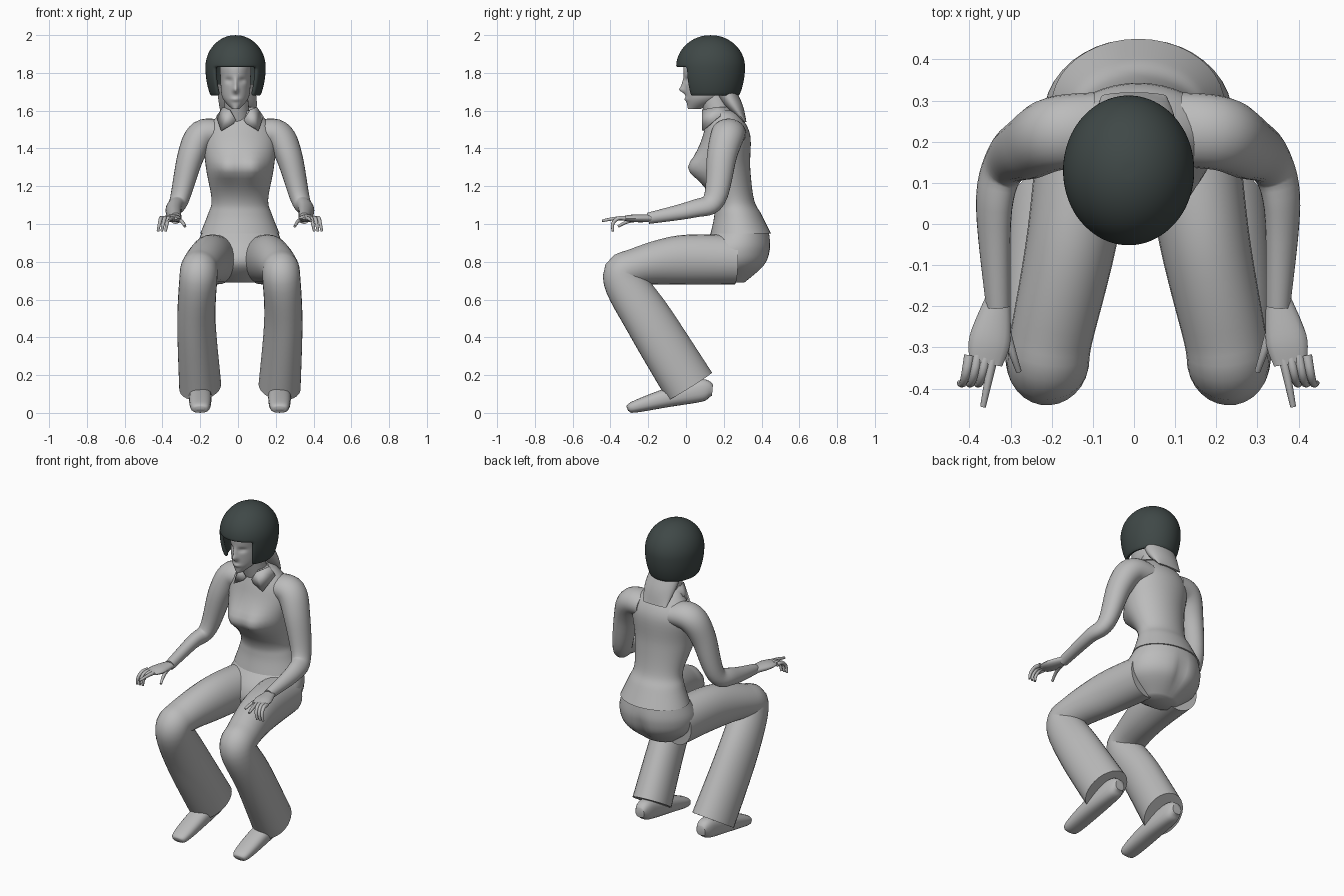
import bpy
import bmesh
import math
from mathutils import Vector

cube = bpy.data.objects.get("Cube")
if cube:
    bpy.data.objects.remove(cube, do_unlink=True)

MID = 0.01      # body centre line
HEAD = -0.013   # head centre line


def material(name, colour):
    mat = bpy.data.materials.new(name)
    mat.use_nodes = True
    mat.diffuse_color = colour
    mat.node_tree.nodes["Principled BSDF"].inputs["Base Color"].default_value = colour
    return mat


grey = material("light grey", (0.5, 0.5, 0.5, 1))
dark = material("dark slate", (0.05, 0.065, 0.063, 1))


def finish(name, bm, mat):
    bmesh.ops.recalc_face_normals(bm, faces=bm.faces)
    mesh = bpy.data.meshes.new(name)
    bm.to_mesh(mesh)
    bm.free()
    mesh.materials.append(mat)
    for poly in mesh.polygons:
        poly.use_smooth = True
    mesh.set_sharp_from_angle(angle=math.radians(50))
    ob = bpy.data.objects.new(name, mesh)
    bpy.context.scene.collection.objects.link(ob)
    return ob


def smooth_path(stations, steps):
    """Catmull-Rom interpolation of whole stations."""
    last = len(stations) - 1
    result = []
    for i in range(last):
        quad = [stations[max(0, min(last, i + k))] for k in (-1, 0, 1, 2)]
        for s in range(steps):
            t = s / steps
            result.append([
                b + (c - a + t * (2 * a - 5 * b + 4 * c - d + t * (3 * (b - c) + d - a))) * t / 2
                for a, b, c, d in zip(*quad)])
    result.append(list(stations[last]))
    return result


def loft(name, stations, mat=grey, up=(0, 1, 0), axis=None, segs=24, steps=6, square=1):
    """Skin oval rings; a station is x, y, z, side radius, up radius."""
    path = smooth_path(stations, steps)
    centres = [Vector(p[:3]) for p in path]
    u = Vector(up)
    bm = bmesh.new()
    rings = []
    for i, (centre, p) in enumerate(zip(centres, path)):
        after, before = centres[min(i + 1, len(path) - 1)], centres[max(i - 1, 0)]
        t = Vector(axis) if axis else (after - before).normalized()
        u = (u - t * u.dot(t)).normalized()
        v = t.cross(u)
        ring = []
        for k in range(segs):
            angle = math.tau * k / segs
            c, s = [math.copysign(abs(w) ** square, w)
                    for w in (math.cos(angle), math.sin(angle))]
            ring.append(bm.verts.new(centre + v * (p[3] * c) + u * (p[4] * s)))
        rings.append(ring)
    for lower, upper in zip(rings, rings[1:]):
        for k in range(segs):
            n = (k + 1) % segs
            bm.faces.new((lower[k], lower[n], upper[n], upper[k]))
    bm.faces.new(rings[0])
    bm.faces.new(rings[-1])
    return finish(name, bm, mat)


def stack(name, rows, cx, **options):
    """Level rings; a row is height, front y, back y, half width."""
    stations = [(cx, (f + b) / 2, z, w, (b - f) / 2) for z, f, b, w in rows]
    return loft(name, stations, axis=(0, 0, 1), **options)


def bump(ob, centre, width, height, push):
    """Soft push along y of the surface around a point."""
    for v in ob.data.vertices:
        offset = v.co - Vector(centre)
        d = sum((o / r) ** 2 for o, r in zip(offset, (width, 0.1, height)))
        v.co.y += push * math.exp(-d)


# Shirt body
torso = stack("shirt_body", [
    (0.95, 0.13, 0.45, 0.21), (1.05, 0.15, 0.4, 0.17), (1.13, 0.14, 0.36, 0.15),
    (1.3, 0.05, 0.34, 0.18), (1.47, 0.09, 0.34, 0.19), (1.57, 0.12, 0.29, 0.12),
    (1.6, 0.12, 0.25, 0.08)], MID, segs=40)
for side in (-1, 1):
    bump(torso, (MID + side * 0.075, 0.05, 1.29), 0.07, 0.07, -0.05)

# Trouser seat
seat = stack("trouser_seat", [
    (0.69, 0.17, 0.31, 0.1), (0.78, 0.06, 0.42, 0.21), (0.87, 0.07, 0.45, 0.23),
    (0.96, 0.14, 0.44, 0.2)], MID, segs=40)
bump(seat, (MID, 0.45, 0.79), 0.03, 0.1, -0.025)


# Limbs, built once per side
def limb(name, side, stations, **options):
    label = "left_" if side > 0 else "right_"
    placed = [(MID + side * x, *rest) for x, *rest in stations]
    return loft(label + name, placed, up=(0, 0, 1), **options)


def finger(name, side, start, splay, curl, length=0.04):
    """Three joints, each bent further down by the curl angle."""
    point = Vector(start)
    stations = []
    for joint in range(4):
        radius = 0.013 - 0.002 * joint
        stations.append((*point, radius, radius))
        bend = curl * joint
        point = point + length * Vector((math.sin(splay), -math.cos(bend), -math.sin(bend)))
    limb(name, side, stations, segs=10, steps=3)


for side in (-1, 1):
    # The shoulder ring starts inside the torso with its up radius along y
    placed = [(MID + side * x, *rest) for x, *rest in (
        (0.1, 0.23, 1.48, 0.07, 0.09), (0.2, 0.22, 1.47, 0.08, 0.09),
        (0.26, 0.19, 1.36, 0.07, 0.08), (0.32, 0.15, 1.13, 0.05, 0.06),
        (0.35, 0.04, 1.08, 0.04, 0.05), (0.34, -0.2, 1.03, 0.03, 0.03))]
    loft("left_sleeve" if side > 0 else "right_sleeve", placed)
    limb("trouser_leg", side, [
        (0.12, 0.26, 0.81, 0.12, 0.13), (0.16, -0.03, 0.81, 0.11, 0.13),
        (0.21, -0.27, 0.77, 0.1, 0.1), (0.22, -0.33, 0.71, 0.1, 0.11),
        (0.23, -0.19, 0.48, 0.1, 0.13), (0.21, 0.02, 0.14, 0.11, 0.14)], segs=28)
    limb("shoe", side, [
        (0.21, 0.14, 0.12, 0.03, 0.03), (0.21, 0.08, 0.12, 0.05, 0.06),
        (0.21, -0.1, 0.08, 0.06, 0.05), (0.21, -0.28, 0.03, 0.05, 0.03),
        (0.21, -0.31, 0.02, 0.02, 0.01)], square=0.8)
    limb("palm", side, [
        (0.34, -0.18, 1.03, 0.03, 0.02), (0.36, -0.28, 1.03, 0.05, 0.02),
        (0.37, -0.34, 1.03, 0.04, 0.01)], segs=16)
    finger("index_finger", side, (0.35, -0.31, 1.03), 0.2, 0.1, 0.045)
    for i, label in enumerate(("middle", "ring", "little")):
        finger(label + "_finger", side, (0.37 + 0.02 * i, -0.32, 1.03), 0.2, 0.8)
    finger("thumb", side, (0.33, -0.23, 1.02), -0.3, 0.25, 0.045)

# Neck and face
loft("neck", [(0, 0.2, 1.5, 0.07, 0.07), (HEAD, 0.13, 1.72, 0.06, 0.07)])
head = stack("head", [
    (1.61, 0.01, 0.08, 0.02), (1.67, 0, 0.2, 0.07), (1.77, -0.01, 0.25, 0.08),
    (1.84, -0.01, 0.25, 0.08), (1.9, 0.04, 0.2, 0.05)], HEAD, segs=72, steps=12)
bump(head, (HEAD, 0, 1.71), 0.014, 0.017, -0.027)   # nose tip
bump(head, (HEAD, 0, 1.74), 0.011, 0.03, -0.014)    # nose bridge
bump(head, (HEAD, 0, 1.66), 0.025, 0.01, -0.01)     # mouth
for side in (-1, 1):
    bump(head, (HEAD + side * 0.036, 0, 1.76), 0.02, 0.014, 0.013)   # eye socket

# Hair falling below the helmet
loft("hair", [(HEAD, 0.19, 1.74, 0.1, 0.06), (0, 0.25, 1.63, 0.1, 0.05),
              (0, 0.31, 1.54, 0.08, 0.01)], axis=(0, 0, -1))

# Folded collar, one half mirrored
bm = bmesh.new()
upper = [(0.02, 0.09, 1.55), (0.055, 0.085, 1.605), (0.09, 0.165, 1.62), (0, 0.25, 1.62)]
lower = [(0.035, 0.085, 1.53), (0.1, 0.085, 1.495), (0.125, 0.175, 1.57), (0, 0.31, 1.555)]
top, low = [[bm.verts.new(p) for p in line] for line in (upper, lower)]
for i in range(len(top) - 1):
    bm.faces.new((top[i], low[i], low[i + 1], top[i + 1]))
collar = finish("collar", bm, grey)
collar.location.x = MID
collar.modifiers.new("mirror", 'MIRROR')
collar.modifiers.new("cloth", 'SOLIDIFY').thickness = 0.008

# Open-face helmet: a dome, deeper below the brow, with face opening and base removed
COLUMNS, BROW = 48, 1.83
rows = []
for degrees in range(-35, 90, 5):
    angle = math.radians(degrees)
    rise = (0.17 if degrees > 0 else 0.27) * math.sin(angle)
    depth, width = 0.183 * math.cos(angle), 0.16 * math.cos(angle)
    rows.append((BROW + rise, 0.13 - depth, 0.13 + depth, width))
helmet = stack("helmet", rows, HEAD, mat=dark, segs=COLUMNS, steps=1)
bm = bmesh.new()
bm.from_mesh(helmet.data)
front = range(COLUMNS * 5 // 8, COLUMNS * 7 // 8)
gone = [f for f in bm.faces if f.calc_center_median().z < BROW
        and (len(f.verts) > 4 or f.index % COLUMNS in front)]
bmesh.ops.delete(bm, geom=gone, context='FACES')
bm.to_mesh(helmet.data)
bm.free()
shell = helmet.modifiers.new("shell", 'SOLIDIFY')
shell.thickness = 0.022
shell.offset = -1
helmet.modifiers.new("round_rim", 'SUBSURF').levels = 1
